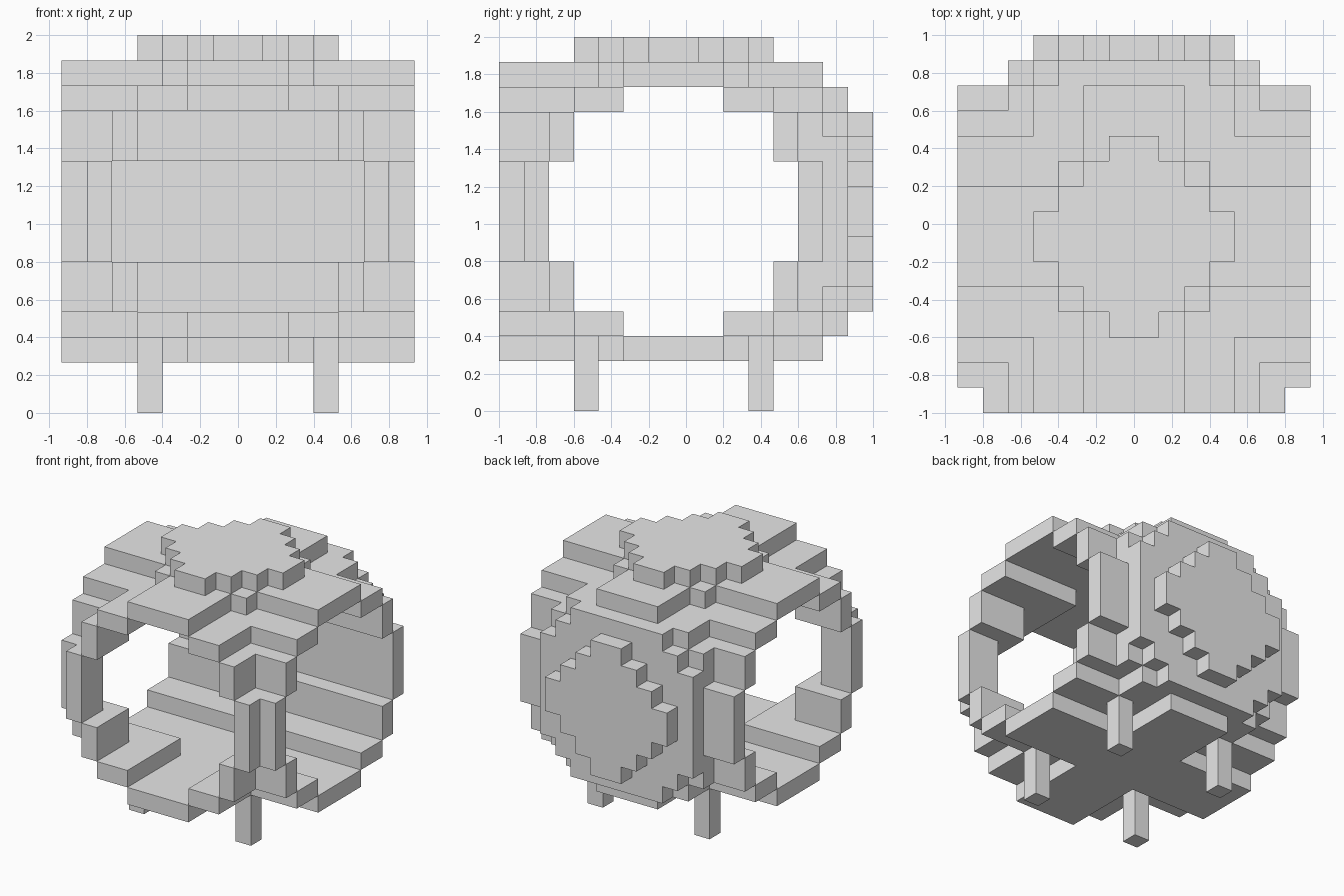
import bpy, bmesh
from mathutils import Vector

U = 2 / 15                                # edge of one block
CENTRE = Vector((0, -U / 2, 8 * U))       # middle of the round cabin

cube = bpy.data.objects.get("Cube")
if cube:
    bpy.data.objects.remove(cube)

grey = bpy.data.materials.new("plain grey")
grey.use_nodes = True
colour = (0.8, 0.8, 0.8, 1)
grey.diffuse_color = colour
grey.node_tree.nodes["Principled BSDF"].inputs["Base Color"].default_value = colour


def disc(reach):
    """Stepped disc: reach[i] is the half width in the i-th row from the middle."""
    def inside(a, b):
        row = int(abs(a))
        return row < len(reach) and abs(b) < reach[row]
    return inside


outer = disc((6, 6, 5, 5, 4, 2))
inner = disc((5, 5, 4, 4, 2))
panel = disc((5, 5, 5, 4, 3))
cap = disc((4, 3, 2, 1))


def blocks(name, rule):
    """Join all blocks whose middle passes the rule, keeping only the outside faces."""
    span = range(-8, 8)
    cells = {(x, y, z) for x in span for y in span for z in span
             if rule(x + 0.5, y + 0.5, z + 0.5)}
    bm = bmesh.new()
    for cell in cells:
        middle = Vector(cell) + Vector((0.5, 0.5, 0.5))
        for axis in range(3):
            for sign in (-1, 1):
                n = Vector((0, 0, 0))
                n[axis] = sign
                if tuple(int(c + d) for c, d in zip(cell, n)) in cells:
                    continue
                s, t = Vector((n.y, n.z, n.x)), Vector((n.z, n.x, n.y))
                if sign < 0:
                    s, t = -t, -s
                corners = [middle + (n + i * s + j * t) / 2
                           for i, j in ((-1, -1), (1, -1), (1, 1), (-1, 1))]
                face = bm.faces.new([bm.verts.new(CENTRE + U * c) for c in corners])
                face.normal_update()
                if face.normal.dot(n) < 0:
                    face.normal_flip()
    bmesh.ops.remove_doubles(bm, verts=bm.verts, dist=U / 100)
    mesh = bpy.data.meshes.new(name)
    bm.to_mesh(mesh)
    bm.free()
    mesh.materials.append(grey)
    obj = bpy.data.objects.new(name, mesh)
    bpy.context.collection.objects.link(obj)


def shell(x, y, z):
    # two crossing stepped barrels, open at the front and both sides
    side_barrel = abs(x) < 7 and outer(y, z)
    front_barrel = abs(x) < 7 and -7 < y < 6 and outer(x, z)
    hollow = inner(y, z) or (y < 0 and inner(x, z))
    return (side_barrel or front_barrel) and not hollow


def roof_cap(x, y, z):
    # stepped cap with a small filler block under each diagonal
    filler = 5 < z < 6 and 2 < abs(x) < 3 and 2 < abs(y) < 3
    return filler or (6 < z < 7 and cap(x, y))


blocks("cabin_shell", shell)
blocks("roof_cap", roof_cap)
blocks("back_panel", lambda x, y, z: 6 < y < 7 and panel(x, z))
blocks("back_cap", lambda x, y, z: 7 < y < 8 and cap(x, z))
blocks("legs", lambda x, y, z: z < -5 and 3 < abs(x) < 4 and 3 < abs(y) < 4)
